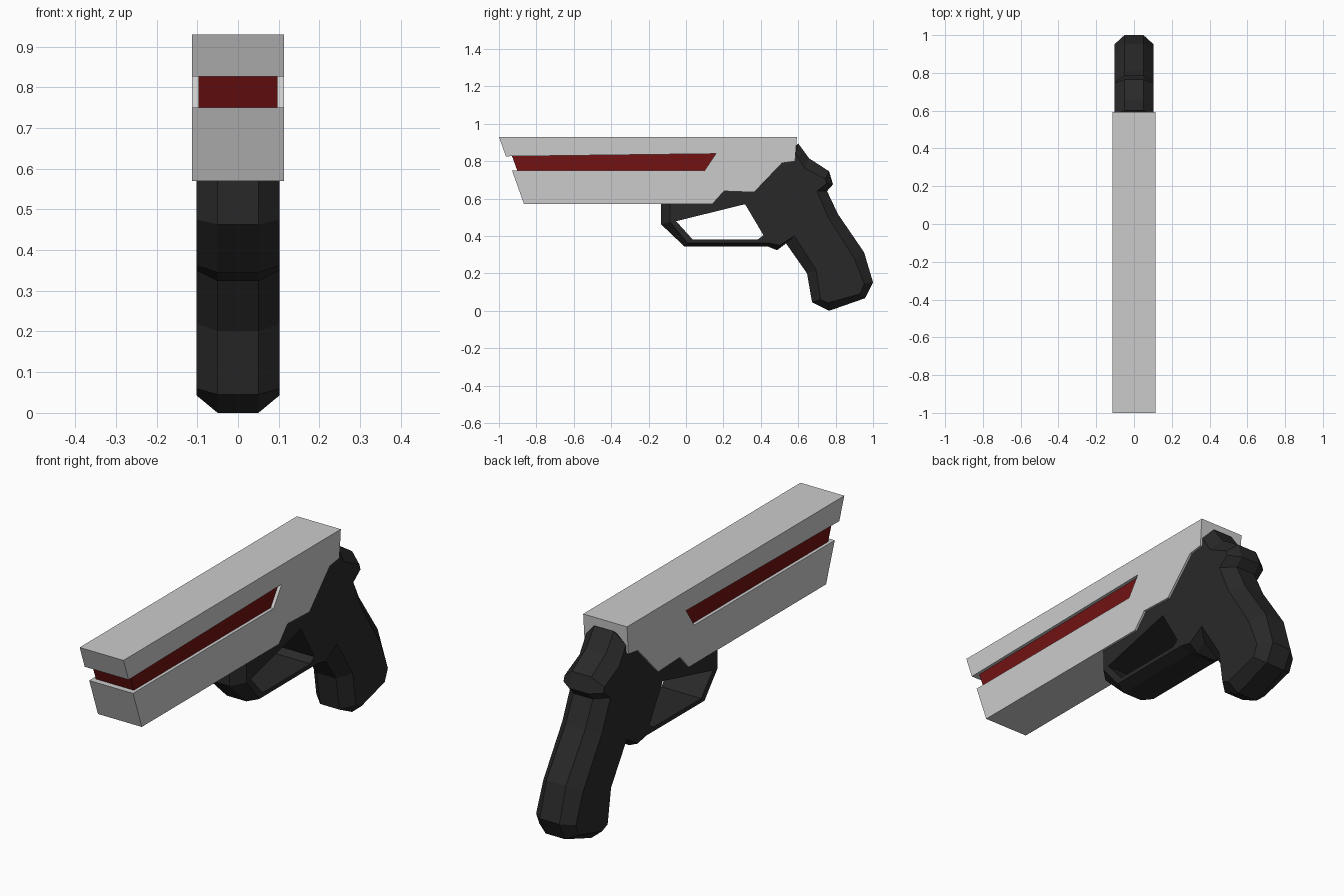
import bpy, bmesh

if "Cube" in bpy.data.objects:
    bpy.data.objects.remove(bpy.data.objects["Cube"])


def loft(name, rings, color=None):
    """Join side profiles [(x, [(y, z), ...]), ...] into a closed solid."""
    bm = bmesh.new()
    loops = [[bm.verts.new((x, y, z)) for y, z in pts] for x, pts in rings]
    for a, b in zip(loops, loops[1:]):
        for i in range(len(a)):
            j = (i + 1) % len(a)
            bm.faces.new((a[i], a[j], b[j], b[i]))
    caps = [bm.faces.new(loops[0]), bm.faces.new(loops[-1])]
    bmesh.ops.recalc_face_normals(bm, faces=bm.faces)
    bmesh.ops.triangulate(bm, faces=caps)
    mesh = bpy.data.meshes.new(name)
    bm.to_mesh(mesh)
    bm.free()
    obj = bpy.data.objects.new(name, mesh)
    bpy.context.collection.objects.link(obj)
    if color:
        mat = bpy.data.materials.new(name + "_color")
        mat.diffuse_color = (*color, 1)
        mat.use_nodes = True
        mat.node_tree.nodes["Principled BSDF"].inputs["Base Color"].default_value = mat.diffuse_color
        mesh.materials.append(mat)
    return obj


def slab(name, half_width, profile, color=None):
    return loft(name, [(-half_width, profile), (half_width, profile)], color)


# Grey upper body with a slot open at the front
slab("upper_body", 0.1125, [
    (-1, .93), (.593, .93), (.583, .80), (.513, .79), (.364, .634),
    (.203, .64), (.14, .57), (-.866, .57), (-.93, .75), (.10, .75),
    (.16, .84), (-.963, .826)])

# Red insert filling the slot, slightly recessed
slab("red_insert", 0.0975, [
    (-.937, .845), (-.897, .735), (.12, .735), (.20, .845)], (.17, .006, .006))

# Grip and guard: full profile in the middle, inset profile on the sides
buried = [(.12, .60), (.22, .66), (.37, .66), (.53, .82)]
middle = [
    (.60, .895), (.658, .815), (.765, .746), (.786, .676), (.754, .64),
    (.813, .516), (.952, .313), (1.0, .152), (.957, .067), (.765, 0),
    (.674, .045), (.647, .20), (.535, .36), (.487, .324), (.433, .345),
    (-.01, .345), (-.134, .463), (-.134, .60)] + buried
side = [
    (.585, .84), (.635, .76), (.745, .705), (.752, .68), (.70, .64),
    (.76, .50), (.90, .28), (.953, .145), (.93, .09), (.76, .043),
    (.72, .06), (.695, .22), (.58, .40), (.50, .35), (.44, .363),
    (.01, .362), (-.085, .475), (-.085, .60)] + buried
grip = loft("grip_and_guard", [(-.102, side), (-.05, middle),
                               (.05, middle), (.102, side)], (.022, .022, .022))

# Finger opening cut through the guard
cutter = slab("finger_opening_cutter", 0.2, [
    (-.053, .479), (.316, .57), (.414, .404), (.385, .382), (.035, .382)])
cutter.hide_render = True
cutter.hide_set(True)
cut = grip.modifiers.new("finger_opening", 'BOOLEAN')
cut.operation = 'DIFFERENCE'
cut.solver = 'EXACT'
cut.object = cutter
